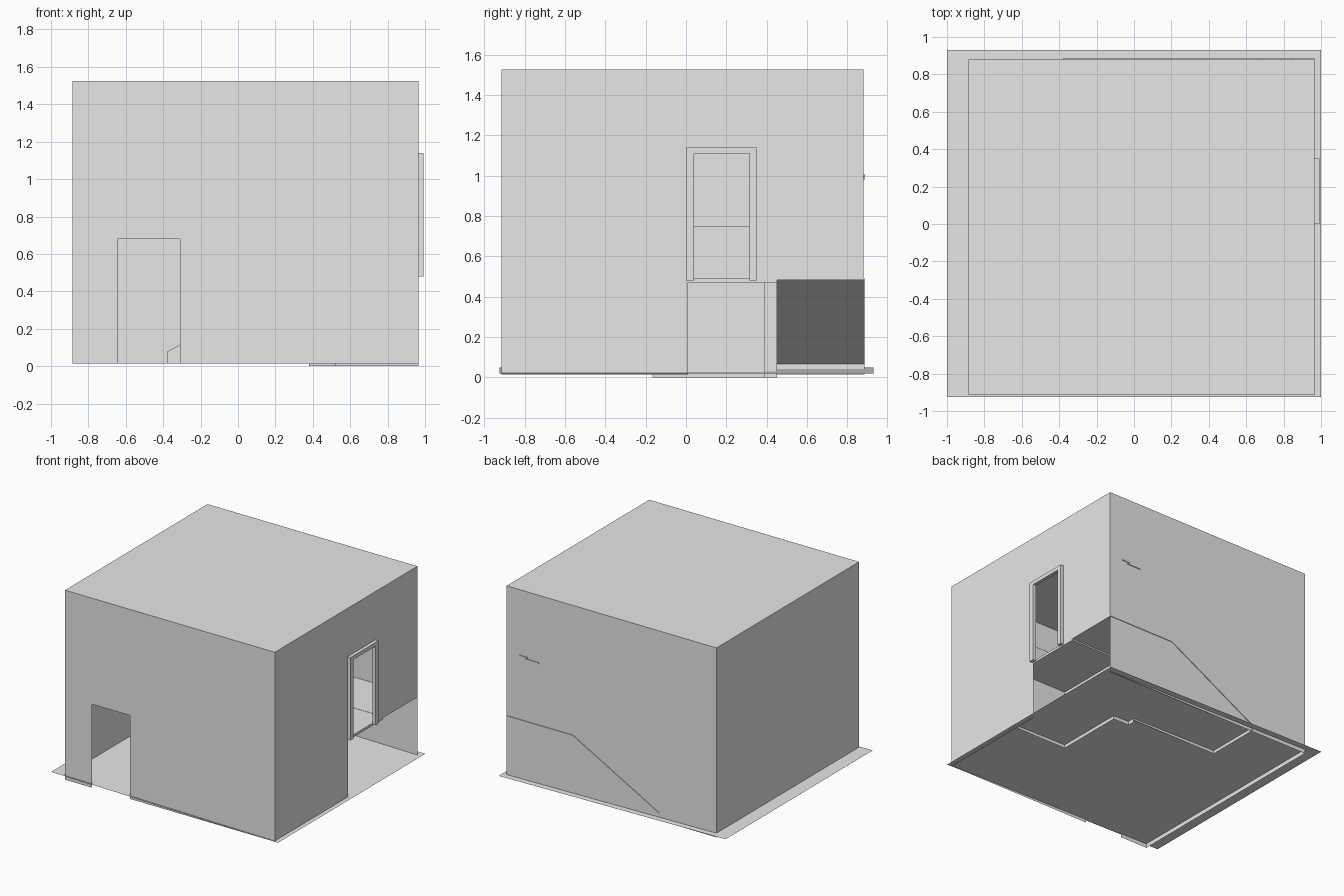
import bpy, bmesh

if "Cube" in bpy.data.objects:
    bpy.data.objects.remove(bpy.data.objects["Cube"], do_unlink=True)

plaster = bpy.data.materials.new("pale_grey")
plaster.use_nodes = True
COLOR = (0.8, 0.8, 0.8, 1)
plaster.diffuse_color = COLOR
plaster.node_tree.nodes["Principled BSDF"].inputs["Base Color"].default_value = COLOR


def sheet(name, *polys, thick=None):
    """Flat polygons, optionally pushed out along a vector into a solid."""
    bm = bmesh.new()
    for pts in polys:
        face = bm.faces.new([bm.verts.new(p) for p in pts])
        if thick:
            new = bmesh.ops.extrude_face_region(bm, geom=[face], use_keep_orig=True)["geom"]
            verts = [g for g in new if isinstance(g, bmesh.types.BMVert)]
            bmesh.ops.translate(bm, verts=verts, vec=thick)
    if thick:
        bmesh.ops.recalc_face_normals(bm, faces=bm.faces)
    me = bpy.data.meshes.new(name)
    bm.to_mesh(me)
    bm.free()
    me.materials.append(plaster)
    ob = bpy.data.objects.new(name, me)
    bpy.context.collection.objects.link(ob)
    return ob


def fence(name, path, z0, z1):
    """Thin upright walls along a plan path."""
    quads = [[(*a, z0), (*b, z0), (*b, z1), (*a, z1)] for a, b in zip(path, path[1:])]
    return sheet(name, *quads)


# Room shell
L, R, F, B = -0.885, 0.965, -0.915, 0.88
Z0, Z1 = 0.015, 1.525
LAND = 0.49

front = [(L, Z0), (-0.645, Z0), (-0.645, 0.68), (-0.31, 0.68),
         (-0.31, Z0), (R, Z0), (R, Z1), (L, Z1)]
sheet("front_wall", [(x, F, z) for x, z in front])

side = [(F, Z0), (0.01, Z0), (0.01, LAND), (0.04, LAND), (0.04, 1.11),
        (0.315, 1.11), (0.315, LAND), (B, LAND), (B, Z1), (F, Z1)]
sheet("door_wall", [(R, y, z) for y, z in side])

sheet("left_wall", [(L, B, Z0), (L, F, Z0), (L, F, Z1), (L, B, Z1)])
sheet("back_wall", [(R, B, Z0), (L, B, Z0), (L, B, Z1), (R, B, Z1)])
sheet("roof", [(L, F, Z1), (R, F, Z1), (R, B, Z1), (L, B, Z1)])

# Slightly tilted floor
sheet("floor", [(-1, -0.925, 0.05), (1, -0.925, 0.02), (1, 0.93, 0.02), (-1, 0.93, 0.05)])

# Upper door frame
frame = [(0, 0.48), (0.04, 0.48), (0.04, 1.11), (0.315, 1.11),
         (0.315, 0.48), (0.35, 0.48), (0.35, 1.14), (0, 1.14)]
sheet("door_frame", [(R, y, z) for y, z in frame], thick=(0.027, 0, 0))

# Landing, ramp and the walls under them
INNER, TOP_X, FOOT_X, SIDE, BACK = 0.52, 0.38, -0.38, 0.45, 0.885
sheet("landing", [(INNER, -0.165, 0.47), (R, -0.165, 0.47), (R, SIDE, 0.47), (INNER, SIDE, 0.47)],
      thick=(0, 0, 0.02))
sheet("stair_ramp",
      [(TOP_X, SIDE, 0.482), (R, SIDE, 0.482), (R, BACK, 0.482), (TOP_X, BACK, 0.482)],
      [(FOOT_X, SIDE, 0.067), (TOP_X, SIDE, 0.482), (TOP_X, BACK, 0.482), (FOOT_X, BACK, 0.067)],
      thick=(0, 0, 0.01))
sheet("stair_side", [(FOOT_X, SIDE, Z0), (TOP_X, SIDE, Z0), (TOP_X, SIDE, LAND), (FOOT_X, SIDE, 0.075)])
fence("stair_foot", [(FOOT_X, BACK), (FOOT_X, SIDE)], Z0, 0.075)
fence("landing_wall", [(R, -0.165), (INNER, -0.165), (INNER, 0.39)], 0, 0.75)
fence("under_stair_wall", [(INNER, 0.39), (TOP_X, 0.39), (TOP_X, SIDE)], 0, 0.47)

# Small wall hook showing at the back
for i, (x0, x1, z) in enumerate([(0.68, 0.8, 0.98), (0.78, 0.85, 0.995)]):
    sheet(f"hook_bar_{i + 1}", [(x0, B, z), (x1, B, z), (x1, B, z + 0.01), (x0, B, z + 0.01)],
          thick=(0, 0.006, 0))
